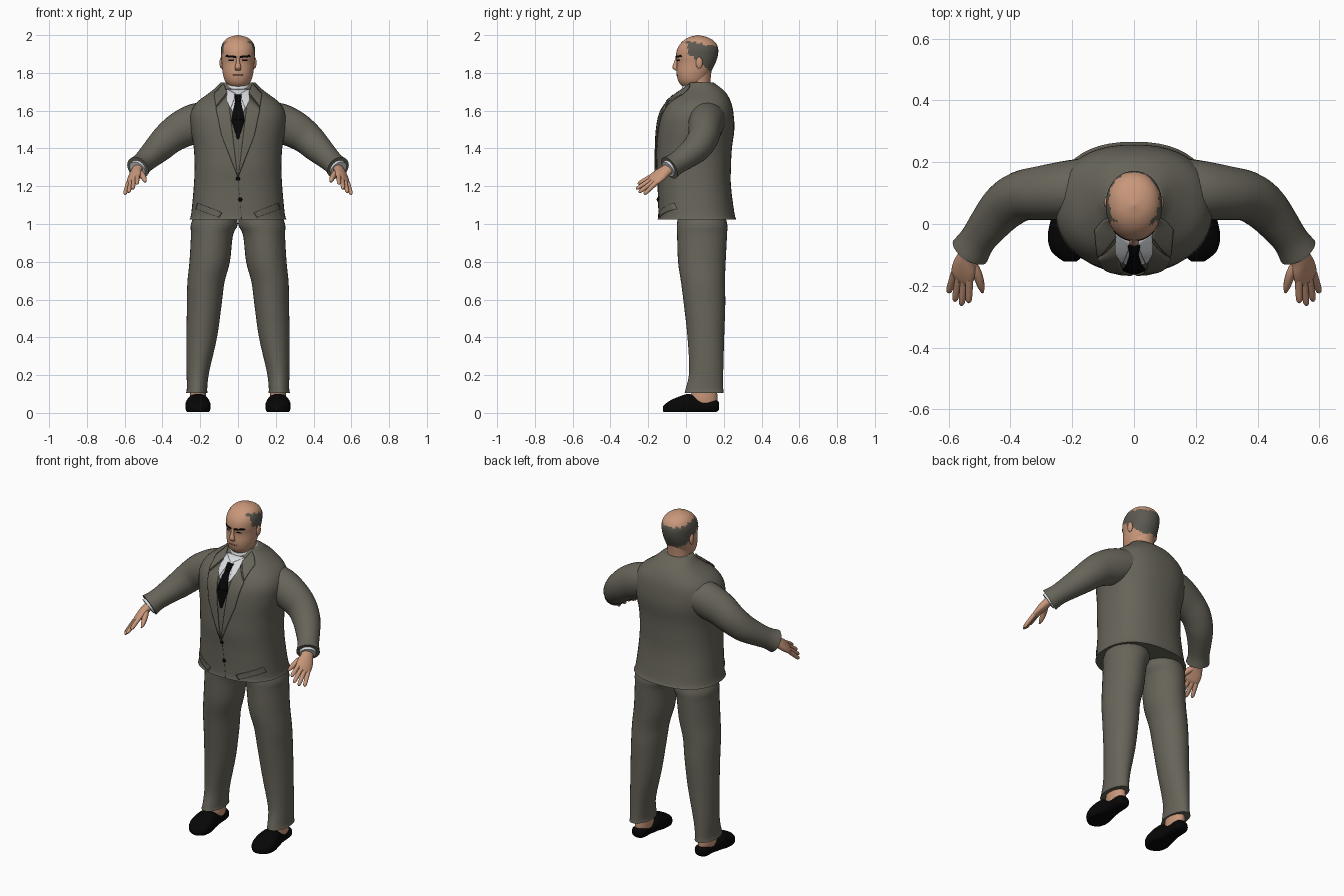
import bpy, bmesh, math
from mathutils import Vector
from mathutils.bvhtree import BVHTree

if "Cube" in bpy.data.objects:
    bpy.data.objects.remove(bpy.data.objects["Cube"])


def material(name, *rgb):
    m = bpy.data.materials.new(name)
    m.use_nodes = True
    m.diffuse_color = (*rgb, 1)
    m.node_tree.nodes["Principled BSDF"].inputs["Base Color"].default_value = (*rgb, 1)
    return m


SUIT = material("suit grey", .135, .128, .1)
SEAM = material("dark suit", .085, .08, .064)
SKIN = material("skin", .58, .31, .195)
LIP = material("lip", .3, .13, .09)
HAIR = material("hair grey", .105, .1, .08)
BLACK = material("black", .002, .002, .002)
SHIRT = material("shirt white", .68, .7, .73)

X, Y, Z = Vector((1, 0, 0)), Vector((0, 1, 0)), Vector((0, 0, 1))


def finish(name, bm, mats, angle=50):
    bmesh.ops.recalc_face_normals(bm, faces=bm.faces)
    mesh = bpy.data.meshes.new(name)
    bm.to_mesh(mesh)
    bm.free()
    for m in mats:
        mesh.materials.append(m)
    mesh.shade_smooth()
    mesh.set_sharp_from_angle(angle=math.radians(angle))
    ob = bpy.data.objects.new(name, mesh)
    bpy.context.collection.objects.link(ob)
    return ob


def spline(rows, steps):
    # Smooth curve through all stations
    out = []
    last = len(rows) - 1
    for i in range(last):
        a, b, c, d = (rows[max(0, min(last, i + k))] for k in (-1, 0, 1, 2))
        for s in range(steps):
            t = s / steps
            out.append([q + .5 * t * (r - p + t * (2*p - 5*q + 4*r - w + t * (3*(q - r) + w - p)))
                        for p, q, r, w in zip(a, b, c, d)])
    return out + [list(rows[-1])]


def loft(name, rows, mats, side=X, axis=None, sides=28, steps=4, power=2, floor=None, rule=None):
    # Rows hold x, y, z, half width along side, half depth
    rows = spline(rows, steps)
    bm = bmesh.new()
    rings = []
    for i, row in enumerate(rows):
        centre = Vector(row[:3])
        tangent = axis or (Vector(rows[min(i + 1, len(rows) - 1)][:3]) - Vector(rows[max(i - 1, 0)][:3])).normalized()
        u = (side - tangent * side.dot(tangent)).normalized()
        v = tangent.cross(u)
        ring = []
        for k in range(sides):
            a = math.tau * k / sides
            c, s = math.cos(a), math.sin(a)
            c, s = (math.copysign(abs(w) ** (2 / power), w) for w in (c, s))
            p = centre + u * c * max(row[3], .002) + v * s * max(row[4], .002)
            if floor is not None:
                p.z = max(p.z, floor)
            ring.append(bm.verts.new(p))
        rings.append(ring)
    for lo, hi in zip(rings, rings[1:]):
        for k in range(sides):
            n = (k + 1) % sides
            bm.faces.new((lo[k], lo[n], hi[n], hi[k]))
    bm.faces.new(rings[0])
    bm.faces.new(rings[-1])
    if rule:
        for f in bm.faces:
            f.material_index = rule(f.calc_center_median())
    return finish(name, bm, mats)


def upright(name, levels, mats, **kw):
    # Levels hold z, front y, back y, half width
    return loft(name, [(0, (f + b) / 2, z, w, (b - f) / 2) for z, f, b, w in levels], mats, axis=Z, **kw)


def surface(ob):
    bm = bmesh.new()
    bm.from_mesh(ob.data)
    tree = BVHTree.FromBMesh(bm)
    bm.free()
    return tree


def front_y(tree, x, z):
    hit = tree.ray_cast(Vector((x, -2, z)), Y)[0] or tree.find_nearest(Vector((x, -.1, z)))[0]
    return hit.y


def patch(name, tree, corners, mat, lift=.004, s=1, n=9):
    # Thin plate draped over the front, spanned by four (x, z) corners
    a, b, c, d = (Vector((x * s, z)) for x, z in corners)
    bm = bmesh.new()
    grid = []
    for i in range(n + 1):
        left, right = a.lerp(d, i / n), b.lerp(c, i / n)
        pts = [left.lerp(right, j / n) for j in range(n + 1)]
        grid.append([bm.verts.new((p.x, front_y(tree, p.x, p.y) - lift, p.y)) for p in pts])
    for i in range(n):
        for j in range(n):
            bm.faces.new((grid[i][j], grid[i][j+1], grid[i+1][j+1], grid[i+1][j]))
    bmesh.ops.remove_doubles(bm, verts=bm.verts, dist=.0003)
    ob = finish(name, bm, [mat])
    if ob.data.polygons[0].normal.y > 0:
        ob.data.flip_normals()
    mod = ob.modifiers.new("thickness", "SOLIDIFY")
    mod.thickness = .006
    return ob


def ball(name, loc, scale, mat):
    bm = bmesh.new()
    bmesh.ops.create_uvsphere(bm, u_segments=20, v_segments=12, radius=1)
    ob = finish(name, bm, [mat])
    ob.location, ob.scale = loc, scale
    return ob


# Jacket body
jacket = upright("jacket", [
    (1.025, -.15, .266, .256), (1.06, -.146, .256, .247), (1.2, -.15, .238, .234),
    (1.3, -.158, .238, .23), (1.4, -.156, .243, .234), (1.5, -.15, .256, .25),
    (1.58, -.135, .252, .252), (1.64, -.102, .24, .222), (1.69, -.05, .215, .158),
    (1.72, -.012, .185, .12), (1.75, .01, .145, .09)], [SUIT], sides=48, power=2.35)
front = surface(jacket)
patch("waistcoat", front, [(-.055, 1.66), (.055, 1.66), (.002, 1.25), (-.002, 1.25)], SUIT, .003)
patch("shirt_front", front, [(-.055, 1.715), (.055, 1.715), (.034, 1.6), (-.034, 1.6)], SHIRT, .005)
patch("tie_knot", front, [(-.02, 1.685), (.02, 1.685), (.014, 1.65), (-.014, 1.65)], BLACK, .014)
patch("tie_blade", front, [(-.014, 1.655), (.014, 1.655), (.036, 1.55), (-.036, 1.55)], BLACK, .01)
patch("tie_tip", front, [(-.036, 1.551), (.036, 1.551), (.005, 1.45), (-.005, 1.45)], BLACK, .01)
patch("jacket_opening", front, [(-.002, 1.25), (.002, 1.25), (.02, 1.03), (.017, 1.03)], SEAM, .001)
for z, x in ((1.24, 0), (1.13, .012)):
    ball("button", (x, front_y(front, x, z) - .003, z), (.011, .005, .011), BLACK)


# Head with a fringe of hair round the sides and back
def hair_rule(p):
    wave = .005 * math.sin(p.y * 160 + p.x * 90)
    low = max(1.815, 1.91 - .75 * p.y) + wave
    return 1 if p.y > .004 + wave and low < p.z < 1.968 - .17 * p.y + wave else 0


head = upright("head", [
    (1.718, .0, .05, .03), (1.735, -.026, .085, .052), (1.76, -.042, .108, .07),
    (1.8, -.05, .13, .081), (1.85, -.048, .155, .086), (1.89, -.053, .168, .09),
    (1.93, -.045, .17, .09), (1.965, -.02, .152, .076), (1.988, .015, .115, .048),
    (2.0, .058, .066, .004)], [SKIN, HAIR], sides=56, steps=6, power=2.1, rule=hair_rule)
face = surface(head)
upright("neck", [(1.66, .01, .13, .066), (1.74, .004, .128, .064), (1.81, .0, .135, .066)], [SKIN])
upright("shirt_collar", [(1.67, -.035, .13, .078), (1.72, -.022, .134, .075), (1.75, -.008, .135, .071)], [SHIRT])
loft("nose", [(0, -.048, 1.885, .007, .006), (0, -.055, 1.855, .01, .009), (0, -.058, 1.828, .017, .014),
              (0, -.048, 1.812, .013, .008)], [SKIN], axis=Z, sides=16)
patch("mouth", face, [(-.026, 1.79), (.026, 1.79), (.024, 1.784), (-.024, 1.784)], LIP, .002)

for s, tag in ((1, "left"), (-1, "right")):
    def m(rows):
        return [(r[0] * s, *r[1:]) for r in rows]

    # Face details
    ball(tag + "_ear", (.087 * s, .07, 1.853), (.011, .018, .031), SKIN)
    patch(tag + "_eyebrow", face, [(.012, 1.89), (.062, 1.894), (.066, 1.884), (.012, 1.879)], BLACK, .003, s)
    patch(tag + "_eye", face, [(.022, 1.87), (.05, 1.87), (.048, 1.864), (.024, 1.864)], BLACK, .002, s)

    # Shirt collar point, jacket collar, lapel and pocket flap
    patch(tag + "_collar_point", front, [(.01, 1.69), (.06, 1.715), (.058, 1.65), (.04, 1.61)], SHIRT, .01, s)
    patch(tag + "_jacket_collar", front, [(.058, 1.70), (.078, 1.745), (.128, 1.69), (.118, 1.625)], SUIT, .013, s)
    patch(tag + "_lapel", front, [(.054, 1.69), (.118, 1.615), (.088, 1.47), (.002, 1.25)], SUIT, .01, s)
    patch(tag + "_pocket_flap", front, [(.085, 1.06), (.215, 1.11), (.225, 1.08), (.1, 1.035)], SUIT, .006, s)

    # Sleeve, shirt cuff and wrist
    loft(tag + "_sleeve", m([
        (.14, .115, 1.56, .1, .09), (.22, .108, 1.535, .096, .104), (.3, .1, 1.5, .088, .098),
        (.365, .09, 1.455, .081, .087), (.42, .055, 1.402, .076, .077), (.468, 0, 1.357, .066, .065),
        (.505, -.05, 1.322, .059, .058), (.53, -.088, 1.297, .065, .064)]), [SUIT], side=Y)
    loft(tag + "_shirt_cuff", m([(.51, -.06, 1.318, .048, .05), (.534, -.096, 1.29, .045, .047)]), [SHIRT], side=Y)

    # Hand with four fingers and a thumb
    across = Vector((.05 * s, .02, -.04))
    loft(tag + "_palm", m([
        (.52, -.075, 1.305, .032, .026), (.538, -.11, 1.28, .036, .025), (.548, -.14, 1.258, .045, .022),
        (.556, -.17, 1.235, .045, .017), (.56, -.185, 1.222, .036, .01)]), [SKIN], side=across, sides=20)
    tips = ((.535, -.255, 1.212), (.558, -.264, 1.185), (.58, -.25, 1.167), (.6, -.222, 1.157))
    for i, (tip, finger) in enumerate(zip(tips, ("index", "middle", "ring", "little"))):
        base = Vector((.556, -.168, 1.237)) + Vector((.05, .02, -.04)).normalized() * (i - 1.5) * .021
        rows = [(*base.lerp(Vector(tip), t), r, r) for t, r in ((0, .013), (.5, .012), (.88, .01), (1, .003))]
        loft(tag + "_" + finger + "_finger", m(rows), [SKIN], side=across, sides=12)
    loft(tag + "_thumb", m([
        (.534, -.115, 1.28, .018, .018), (.508, -.16, 1.26, .017, .016), (.495, -.2, 1.235, .013, .012),
        (.49, -.222, 1.222, .004, .004)]), [SKIN], side=Z, sides=12)

    # Trouser leg, ankle and shoe
    loft(tag + "_trouser_leg", m([
        (.115, .08, 1.08, .1, .115), (.125, .085, 1.0, .124, .133), (.138, .085, .94, .111, .132),
        (.15, .084, .8, .107, .126), (.17, .09, .69, .098, .116), (.178, .098, .58, .092, .11),
        (.192, .105, .4, .081, .097), (.212, .107, .22, .06, .09), (.217, .098, .13, .054, .099),
        (.218, .096, .105, .058, .104)]), [SUIT], axis=-Z, sides=36)
    loft(tag + "_ankle", m([(.213, .1, .18, .04, .06), (.211, .096, .09, .042, .07), (.21, .095, .05, .04, .07)]),
         [SKIN], axis=-Z)
    loft(tag + "_shoe", m([
        (.21, .176, .036, .02, .018), (.21, .155, .036, .041, .032), (.21, .08, .034, .046, .033),
        (.212, .02, .045, .056, .055), (.212, -.04, .035, .067, .05), (.21, -.09, .026, .056, .036),
        (.206, -.122, .022, .02, .014)]), [BLACK], axis=-Y, floor=.004, power=2.5)
